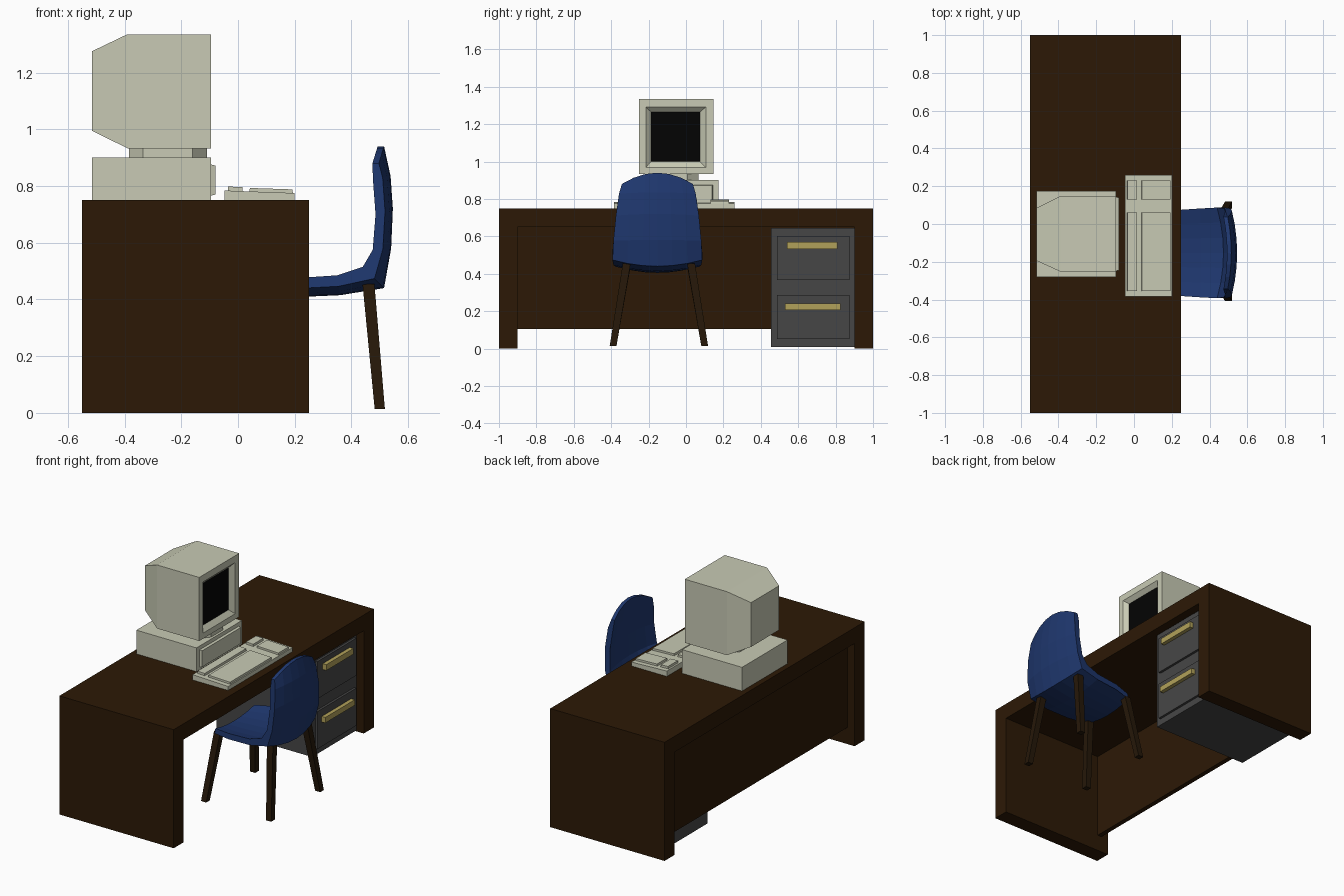
import bpy, bmesh

if "Cube" in bpy.data.objects:
    bpy.data.objects.remove(bpy.data.objects["Cube"])


def material(name, r, g, b):
    m = bpy.data.materials.new(name)
    m.diffuse_color = [(c / 255) ** 2.2 for c in (r, g, b)] + [1]
    m.use_nodes = True
    m.node_tree.nodes["Principled BSDF"].inputs["Base Color"].default_value = m.diffuse_color
    return m


WOOD = material("dark_wood", 48, 31, 14)
LEG = material("leg_wood", 42, 30, 17)
METAL = material("grey_metal", 72, 72, 72)
BRASS = material("brass", 176, 160, 90)
BEIGE = material("beige_plastic", 199, 201, 179)
BLACK = material("black_glass", 12, 12, 12)
BLUE = material("blue_plastic", 36, 58, 110)


def loft(name, rings, mat):
    """Skin a list of equal-length closed rings and cap both ends."""
    bm = bmesh.new()
    vs = [[bm.verts.new(p) for p in ring] for ring in rings]
    n = len(vs[0])
    for a, b in zip(vs, vs[1:]):
        for i in range(n):
            j = (i + 1) % n
            bm.faces.new((a[i], a[j], b[j], b[i]))
    bm.faces.new(vs[0])
    bm.faces.new(vs[-1])
    bmesh.ops.recalc_face_normals(bm, faces=bm.faces)
    me = bpy.data.meshes.new(name)
    bm.to_mesh(me)
    bm.free()
    me.materials.append(mat)
    ob = bpy.data.objects.new(name, me)
    bpy.context.collection.objects.link(ob)
    return ob


def rect(x, y0, y1, z0, z1):
    return [(x, y0, z0), (x, y1, z0), (x, y1, z1), (x, y0, z1)]


def box(name, x0, x1, y0, y1, z0, z1, mat):
    return loft(name, [rect(x0, y0, y1, z0, z1), rect(x1, y0, y1, z0, z1)], mat)


# Desk: U-shaped frame and recessed rear panel
frame = [(-1, 0), (-.9, 0), (-.9, .65), (.9, .65), (.9, 0), (1, 0), (1, .75), (-1, .75)]
loft("desk_frame", [[(x, y, z) for y, z in frame] for x in (-.55, .25)], WOOD)
box("desk_back_panel", -.5, -.47, -.9, .9, .105, .65, WOOD)

# Drawer unit
box("drawer_cabinet", -.47, .2, .455, .9, .008, .645, METAL)
for n, (z0, z1, h0, h1, y0, y1) in enumerate([(.05, .287, .205, .24, .53, .825),
                                              (.367, .603, .533, .57, .54, .81)]):
    box(f"drawer_front_{n}", .195, .215, .487, .875, z0, z1, METAL)
    box(f"drawer_handle_{n}", .21, .24, y0, y1, h0, h1, BRASS)

# Computer case with raised tapered front
box("computer_case", -.515, -.095, -.28, .175, .75, .9, BEIGE)
loft("computer_front_plate", [rect(-.1, -.25, .145, .765, .877),
                              rect(-.08, -.245, .14, .77, .872)], BEIGE)

# Monitor swivel: eight-sided block
octagon = [(.1375, .06), (.0875, .12), (-.0875, .12), (-.1375, .06),
           (-.1375, -.06), (-.0875, -.12), (.0875, -.12), (.1375, -.06)]
loft("monitor_swivel", [[(x - .2475, y - .052, z) for x, y in octagon]
                        for z in (.895, .94)], BEIGE)

# Monitor housing: tapered rear, sloped bezel around the screen
loft("monitor_housing", [rect(-.515, -.195, .085, .995, 1.275),
                         rect(-.39, -.252, .148, .933, 1.335),
                         rect(-.095, -.252, .148, .933, 1.335),
                         rect(-.095, -.215, .107, .968, 1.292),
                         rect(-.12, -.187, .075, 1.0, 1.265)], BEIGE)
box("monitor_screen", -.123, -.118, -.187, .075, 1.0, 1.265, BLACK)

# Keyboard: sloped body with four key blocks
body = [(-.048, .75), (.2, .75), (.2, .775), (-.048, .784)]
loft("keyboard_body", [[(x, y, z) for x, z in body] for y in (-.385, .26)], BEIGE)
blocks = {"top_row": [(-.037, .77), (.017, .77), (.015, .796), (-.035, .798)],
          "keys": [(.038, .77), (.194, .77), (.192, .788), (.042, .793)]}
for label, prof in blocks.items():
    for side, y0, y1 in (("left", -.355, .06), ("right", .13, .23)):
        loft(f"keyboard_{label}_{side}",
             [[(x, y, z) for x, z in prof] for y in (y0, y1)], BEIGE)

# Chair shell: inner edge x,z / outer centre x,z / half width / corner drop
CY = -.153
stations = [(.085, .465, .075, .405, .195, 0),
            (.2, .475, .2, .408, .225, 0),
            (.35, .485, .36, .415, .235, 0),
            (.44, .515, .515, .44, .24, 0),
            (.475, .575, .54, .58, .235, 0),
            (.485, .70, .546, .72, .222, 0),
            (.476, .82, .538, .835, .205, 0),
            (.474, .94, .515, .94, .19, .06)]
cols = [-1, -.67, -.33, 0, .33, .67, 1]


def shell_point(s, u, base):
    xi, zi, xo, zo, hw, drop = s
    t = base + .45 * (1 - u * u)
    return (xi + (xo - xi) * t, CY + hw * u, zi + (zo - zi) * t - drop * u * u)


loft("chair_shell", [[p for s in stations for p in [shell_point(s, u, 0)]] +
                     [shell_point(s, u, .55) for s in reversed(stations)]
                     for u in cols], BLUE)

# Chair legs: splayed, slightly tapered
for label, top, foot, z in (("front", .09, .045, .44), ("back", .46, .5, .455)):
    for side, sy in (("left", -1), ("right", 1)):
        rings = []
        for x, dy, h, w in ((top, .172, z, .021), (foot, .245, .013, .018)):
            cy = -.145 + sy * dy
            rings.append([(x + a * w, cy + b * w, h)
                          for a, b in ((-1, -1), (1, -1), (1, 1), (-1, 1))])
        loft(f"chair_{label}_leg_{side}", rings, LEG)
